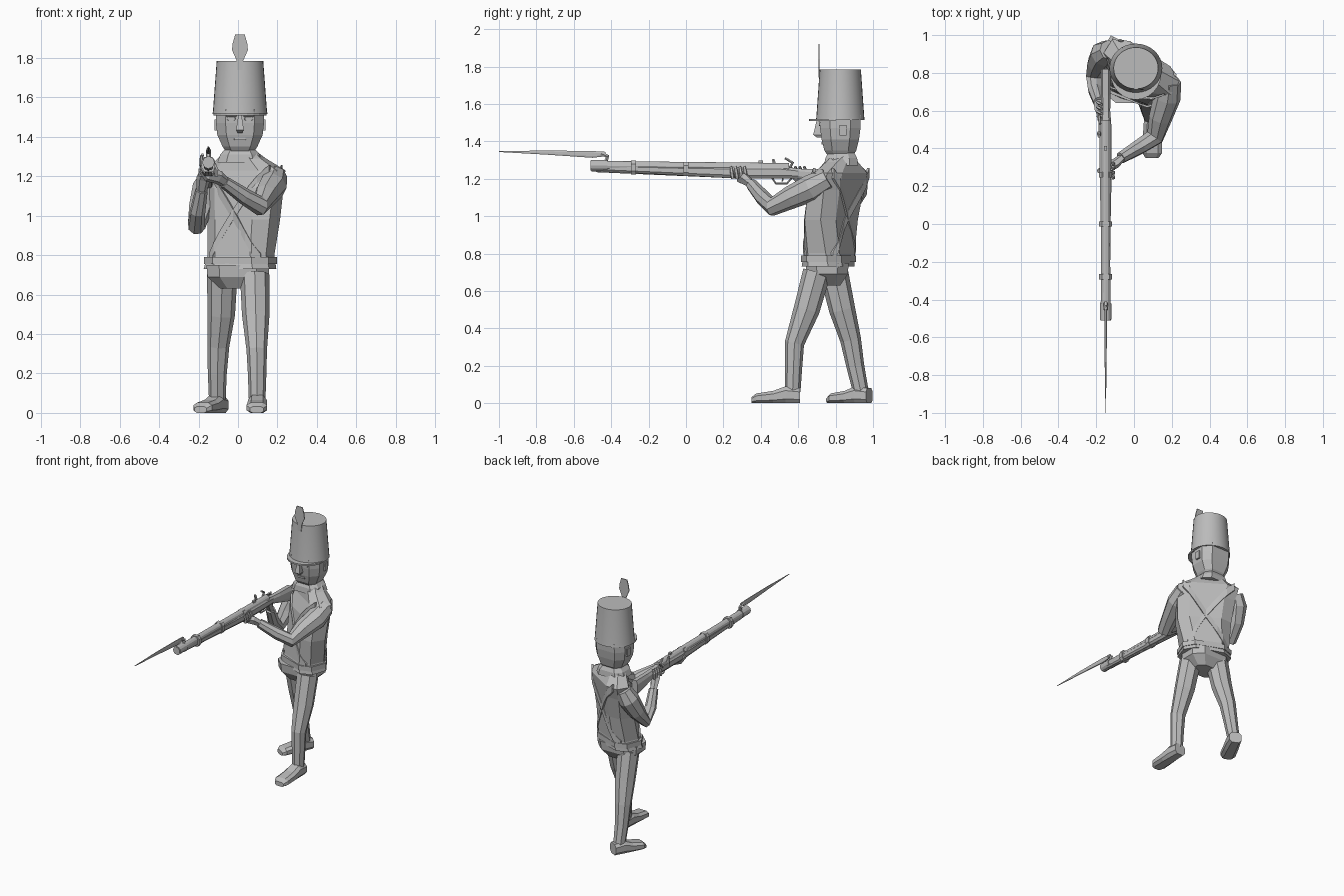
import bpy, bmesh
from math import cos, sin, pi, radians
from mathutils import Vector as V

if "Cube" in bpy.data.objects:
    bpy.data.objects.remove(bpy.data.objects["Cube"])

grey = bpy.data.materials.new("plain grey")
grey.use_nodes = True
grey.diffuse_color = (0.5, 0.5, 0.5, 1)
grey.node_tree.nodes["Principled BSDF"].inputs["Base Color"].default_value = (0.5, 0.5, 0.5, 1)

X, Y, Z = V((1, 0, 0)), V((0, 1, 0)), V((0, 0, 1))
CHAMFER = [(1, -.5), (1, .5), (.6, 1), (-.6, 1), (-1, .5), (-1, -.5), (-.6, -1), (.6, -1)]
BOX = [(1, -1), (1, 1), (-1, 1), (-1, -1)]


def circle(n):
    return [(cos(2 * pi * i / n), sin(2 * pi * i / n)) for i in range(n)]


def ring(c, u, v, a, b, shape=CHAMFER):
    return [V(c) + u * a * p + v * b * q for p, q in shape]


def loft(name, rings):
    """Skin a list of equal rings and cap both ends."""
    bm = bmesh.new()
    rows = [[bm.verts.new(p) for p in r] for r in rings]
    n = len(rows[0])
    for r, s in zip(rows, rows[1:]):
        for i in range(n):
            j = (i + 1) % n
            bm.faces.new((r[i], r[j], s[j], s[i]))
    bm.faces.new(rows[0][::-1])
    bm.faces.new(rows[-1])
    bmesh.ops.recalc_face_normals(bm, faces=bm.faces)
    mesh = bpy.data.meshes.new(name)
    bm.to_mesh(mesh)
    bm.free()
    mesh.materials.append(grey)
    ob = bpy.data.objects.new(name, mesh)
    bpy.context.collection.objects.link(ob)
    return ob


def limb(name, pts, sides=8, flat=1.0):
    """Tapered tube through (x, y, z, radius) points."""
    cs = [V(p[:3]) for p in pts]
    u, rings = None, []
    for i, c in enumerate(cs):
        d = (cs[min(i + 1, len(cs) - 1)] - cs[max(i - 1, 0)]).normalized()
        if u is None:
            u = d.cross(Y if abs(d.y) < .8 else X)
        u = (u - d * u.dot(d)).normalized()
        rings.append(ring(c, u, d.cross(u), pts[i][3], pts[i][3] * flat, circle(sides)))
    return loft(name, rings)


def box(name, c, sx, sy, sz):
    return loft(name, [ring(V(c) + Z * s * sz, X, Y, sx, sy, BOX) for s in (-1, 1)])


def along_y(name, x, rows, shape=CHAMFER):
    """Rows of (y, z, half width, half height)."""
    return loft(name, [ring((x, y, z), X, Z, w, h, shape) for y, z, w, h in rows])


def upright(name, c, rows, shape=CHAMFER):
    """Rows of (z, half width, half depth) around a vertical axis."""
    return loft(name, [ring((c[0], c[1], z), X, Y, a, b, shape) for z, a, b in rows])


# Twisted coat: z, centre x, centre y, half width, half depth, yaw
COAT = [(.73, .01, .76, .175, .115, -18), (.80, .015, .765, .162, .105, -24),
        (.98, .03, .775, .185, .10, -32), (1.14, .035, .80, .20, .10, -32),
        (1.23, .04, .83, .21, .085, -32), (1.29, .02, .83, .12, .065, -25),
        (1.33, .01, .83, .075, .065, -8)]


def axes(yaw):
    t = radians(yaw)
    return V((cos(t), sin(t), 0)), V((-sin(t), cos(t), 0))


loft("coat", [ring((x, y, z), *axes(t), a, b) for z, x, y, a, b, t in COAT])


def on_coat(s, side, z):
    """Point on the coat at width fraction s, front (-1) or back (1)."""
    for lo, hi in zip(COAT, COAT[1:]):
        if lo[0] <= z <= hi[0]:
            f = (z - lo[0]) / (hi[0] - lo[0])
            _, x, y, a, b, t = [p + (q - p) * f for p, q in zip(lo, hi)]
            u, v = axes(t)
            depth = b * min(1, 1 - (abs(s) - .6) / .4 * .5)
            return V((x, y, z)) + u * a * s + v * side * depth, v


# Crossed belts on chest and back
for side, face in ((-1, "front"), (1, "back")):
    for lean in (-1, 1):
        rings = []
        for i in range(9):
            f = i / 8
            c, v = on_coat(lean * (.85 - 1.7 * f), side, 1.23 - .45 * f)
            rings.append(ring(c, Z, v, .028, .007, BOX))
        loft(f"{face}_cross_belt", rings)

# Waist belt and hips
loft("waist_belt", [ring((.012, .762, z), *axes(-21), .176, .116) for z in (.755, .79)])
upright("hips", (0, .755), [(.63, .09, .07), (.69, .155, .11), (.75, .16, .115)])

# Collar and neck
upright("collar", (.01, .83), [(1.27, .115, .09), (1.31, .10, .085), (1.34, .075, .07)])

# Legs
limb("left_leg", [(.085, .70, .70, .075), (.09, .645, .5, .07), (.095, .58, .32, .052),
                  (.097, .575, .2, .047), (.097, .57, .06, .042)])
limb("right_leg", [(-.08, .79, .70, .077), (-.085, .835, .5, .07), (-.10, .88, .34, .056),
                   (-.105, .905, .2, .048), (-.105, .935, .06, .042)])


def shoe(name, heel, toe):
    h, t = V((*heel, 0)), V((*toe, 0))
    side = (t - h).normalized().cross(Z)
    rows = [(0, .042, .04), (.3, .047, .045), (.55, .05, .033), (.9, .052, .026), (1, .035, .016)]
    loft(name, [ring(h.lerp(t, f) + Z * k, side, Z, w, k) for f, w, k in rows])


shoe("left_shoe", (.10, .61), (.095, .35))
shoe("right_shoe", (-.085, .98), (-.19, .765))

# Left arm reaches across to the fore-end
limb("left_sleeve", [(.19, .76, 1.2, .06), (.175, .67, 1.15, .073), (.14, .56, 1.1, .062),
                     (.11, .46, 1.05, .05), (.03, .41, 1.1, .042), (-.07, .35, 1.17, .032)])
limb("left_hand", [(-.06, .355, 1.165, .026), (-.10, .32, 1.195, .036), (-.15, .29, 1.205, .034),
                   (-.185, .28, 1.235, .018)], 6, .7)
# Right arm bends back up to the trigger
limb("right_sleeve", [(-.13, .92, 1.21, .055), (-.16, .90, 1.14, .072), (-.19, .85, 1.04, .06),
                      (-.21, .78, .95, .046), (-.205, .71, 1.02, .04), (-.185, .645, 1.13, .032)])
limb("right_hand", [(-.185, .65, 1.12, .026), (-.175, .61, 1.19, .036), (-.16, .57, 1.23, .032),
                    (-.14, .54, 1.25, .018)], 6, .7)
# Fingers wrapped round the stock
for i in range(4):
    y = .25 + i * .024
    limb("left_finger", [(-.11, y, 1.2, .01), (-.108, y - .005, 1.235, .01), (-.12, y - .01, 1.265, .007)], 5)
    limb("right_finger", [(-.19, y + .32, 1.2, .01), (-.19, y + .32, 1.235, .01), (-.172, y + .31, 1.265, .007)], 5)

# Head and face
upright("head", (.01, .825), [(1.30, .055, .05), (1.35, .088, .085), (1.41, .115, .10),
                              (1.47, .122, .108), (1.54, .12, .11)])
loft("nose", [ring((.01, y, z), X, Y, a, .02, BOX)
              for z, a, y in ((1.42, .012, .72), (1.435, .02, .70), (1.51, .008, .718))])
for s in (-1, 1):
    x = .01 + s * .045
    along_y("eye", x, [(.712, 1.492, .02, .009), (.72, 1.492, .022, .011)])
    along_y("brow", x, [(.708, 1.51, .026, .005), (.722, 1.51, .028, .007)], BOX)
    box("ear", (.01 + s * .122, .84, 1.46), .008, .018, .028)
along_y("mouth", .01, [(.724, 1.39, .028, .006), (.745, 1.39, .032, .008)], BOX)

# Tall cap with peak and flat plume
cap = upright("cap", (.01, .825), [(1.515, .14, .13), (1.53, .137, .128), (1.785, .118, .11)], circle(32))
cap.data.shade_smooth()
bpy.context.view_layer.objects.active = cap
cap.select_set(True)
bpy.ops.object.shade_smooth_by_angle()
half = [(cos(pi + pi * i / 12), sin(pi + pi * i / 12)) for i in range(13)]
loft("cap_peak", [ring((.01, .80, z), X, Y, .135, .142, half) for z in (1.508, 1.52)])
loft("plume", [ring((.01, .712, z), X, Y, a, .003, BOX)
               for z, a in ((1.74, .014), (1.785, .016), (1.84, .04), (1.87, .038), (1.92, .024))])

# Musket
GX = -.15
along_y("gun_stock", GX, [(-.44, 1.257, .022, .018), (.0, 1.242, .026, .026), (.28, 1.235, .032, .034),
                          (.5, 1.235, .032, .034), (.6, 1.228, .024, .026), (.68, 1.215, .026, .036),
                          (.82, 1.195, .026, .055)])
limb("gun_barrel", [(GX, -.51, 1.27, .027), (GX, -.2, 1.268, .024), (GX, .55, 1.258, .026)], 12)
limb("ramrod", [(GX, -.48, 1.242, .007), (GX, .2, 1.212, .007)], 6)
for y, z in ((-.28, 1.26), (.0, 1.252), (.26, 1.243)):
    along_y("barrel_band", GX, [(y - .014, z, .034, .038), (y + .014, z, .034, .038)])
box("lock_plate", (GX - .034, .52, 1.24), .005, .06, .018)
limb("gun_hammer", [(GX - .035, .55, 1.25, .009), (GX - .035, .57, 1.285, .009), (GX - .03, .53, 1.31, .007)], 6)
limb("flash_pan", [(GX - .035, .48, 1.255, .012), (GX - .035, .465, 1.305, .008)], 6)
box("rear_sight", (GX, .40, 1.288), .008, .012, .01)
limb("trigger_guard", [(GX, .46, 1.205, .006), (GX, .48, 1.175, .006), (GX, .54, 1.175, .006), (GX, .57, 1.21, .006)], 6)
limb("trigger", [(GX, .52, 1.21, .005), (GX, .515, 1.185, .004)], 5)

# Bayonet
limb("bayonet_socket", [(GX, -.505, 1.27, .031), (GX, -.42, 1.27, .031)], 12)
limb("bayonet_elbow", [(GX, -.43, 1.285, .012), (GX, -.42, 1.32, .012), (GX, -.455, 1.335, .012)], 6)
along_y("bayonet_blade", GX, [(-.43, 1.332, .006, .012), (-.5, 1.33, .007, .018),
                              (-.75, 1.34, .005, .011), (-1.0, 1.345, .001, .002)])
